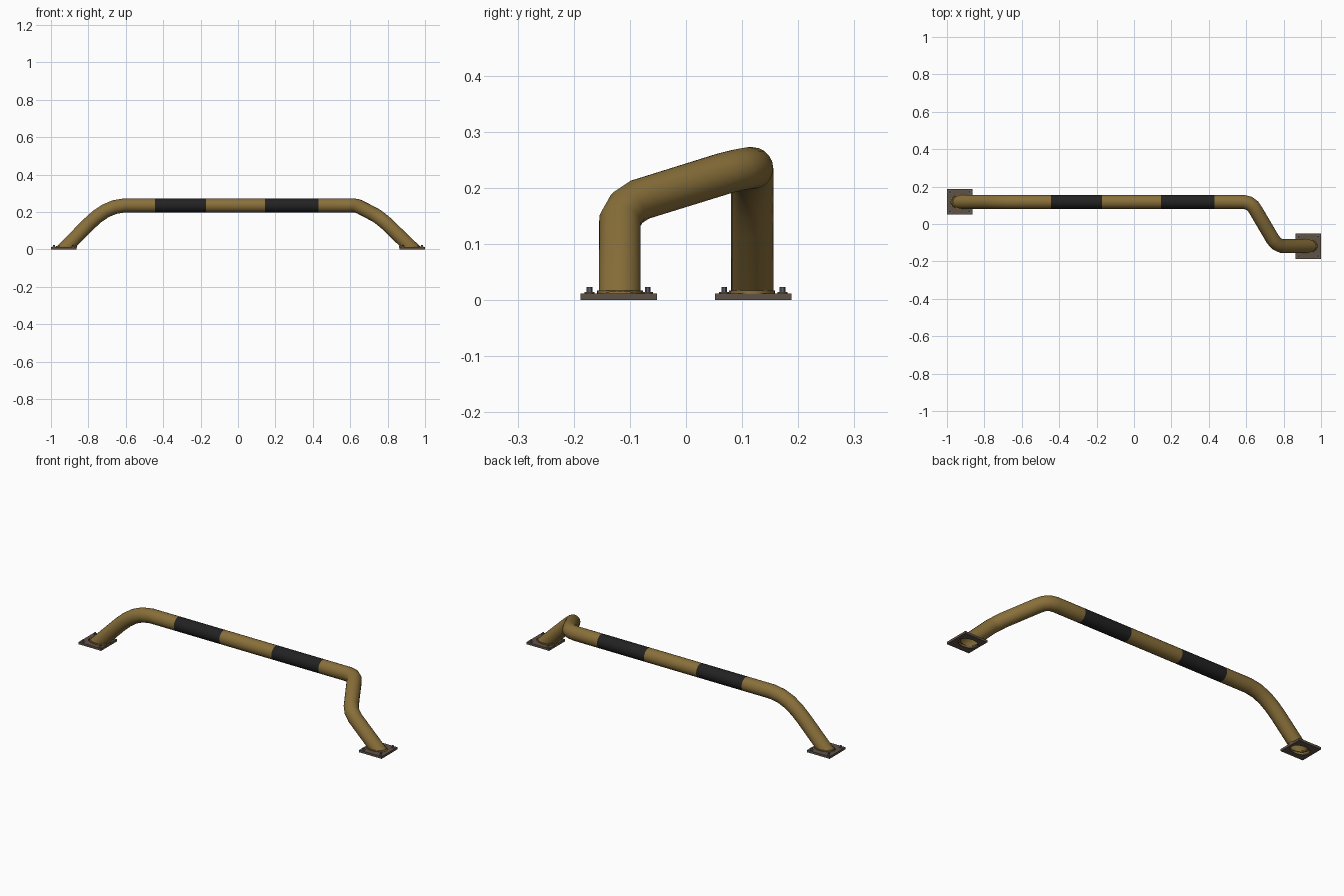
import bpy, bmesh, math
from mathutils import Vector

if "Cube" in bpy.data.objects:
    bpy.data.objects.remove(bpy.data.objects["Cube"])

def mat(name, c):
    m = bpy.data.materials.new(name)
    m.diffuse_color = (*c, 1)
    m.use_nodes = True
    m.node_tree.nodes["Principled BSDF"].inputs["Base Color"].default_value = m.diffuse_color
    return m

YELLOW = mat("worn_yellow", (0.25, 0.16, 0.042))
BLACK = mat("stripe_black", (0.016, 0.016, 0.017))
PLATE = mat("rusty_plate", (0.115, 0.085, 0.062))
STEEL = mat("bolt_steel", (0.13, 0.13, 0.14))

R, SIDES = 0.0375, 20

def finish(bm, name, mats, smooth=True):
    bmesh.ops.recalc_face_normals(bm, faces=bm.faces)
    me = bpy.data.meshes.new(name)
    bm.to_mesh(me)
    bm.free()
    ob = bpy.data.objects.new(name, me)
    bpy.context.collection.objects.link(ob)
    for m in mats:
        me.materials.append(m)
    if smooth:
        bpy.context.view_layer.objects.active = ob
        bpy.ops.object.select_all(action='DESELECT')
        ob.select_set(True)
        bpy.ops.object.shade_smooth_by_angle(angle=math.radians(35))
    return ob

# Bent rail: one swept tube, feet cut level, black bands by position
STRIPES = [(-0.445, -0.17), (0.145, 0.43)]
path = [Vector(p) for p in [
    (-0.928, 0.118, 0.004), (-0.795, 0.118, 0.138), (-0.755, 0.118, 0.174),
    (-0.71, 0.118, 0.205), (-0.66, 0.118, 0.226), (-0.605, 0.118, 0.235),
    (-0.445, 0.118, 0.235), (-0.17, 0.118, 0.235), (0.145, 0.118, 0.235),
    (0.43, 0.118, 0.235), (0.585, 0.118, 0.235), (0.615, 0.111, 0.235),
    (0.637, 0.094, 0.232), (0.655, 0.066, 0.225), (0.742, -0.082, 0.179),
    (0.762, -0.105, 0.164), (0.79, -0.118, 0.141), (0.932, -0.118, 0.004)]]
bm = bmesh.new()
rings = []
n = len(path)
up = Vector((-1, 0, 1))
for i, p in enumerate(path):
    a = (path[i] - path[i - 1]).normalized() if i else None
    b = (path[i + 1] - path[i]).normalized() if i < n - 1 else None
    t = ((a or b) + (b or a)).normalized()
    up = (up - t * up.dot(t)).normalized()
    side = t.cross(up)
    ring = []
    for k in range(SIDES):
        ang = 2 * math.pi * k / SIDES
        v = p + (up * math.cos(ang) + side * math.sin(ang)) * R
        if i in (0, n - 1):
            v += t * ((p.z - v.z) / t.z)
        ring.append(bm.verts.new(v))
    rings.append(ring)
for i in range(n - 1):
    mid = (path[i].x + path[i + 1].x) / 2
    for k in range(SIDES):
        j = (k + 1) % SIDES
        f = bm.faces.new((rings[i][k], rings[i][j], rings[i + 1][j], rings[i + 1][k]))
        f.material_index = int(any(lo < mid < hi for lo, hi in STRIPES))
finish(bm, "bent_rail", [YELLOW, BLACK])

def ring_solid(name, inner, outer, z0, z1, material):
    """Closed band between two matching outlines."""
    bm = bmesh.new()
    loops = [[bm.verts.new((x, y, z)) for x, y in o]
             for o, z in ((inner, z0), (outer, z0), (outer, z1), (inner, z1))]
    m = len(inner)
    for a in range(4):
        A, B = loops[a], loops[(a + 1) % 4]
        for k in range(m):
            j = (k + 1) % m
            bm.faces.new((A[k], A[j], B[j], B[k]))
    return finish(bm, name, [material])

def ellipse(cx, cy, rx, ry, m=24):
    return [(cx + rx * math.cos(2 * math.pi * k / m), cy + ry * math.sin(2 * math.pi * k / m)) for k in range(m)]

def square(cx, cy, h, m=24):
    pts = []
    for k in range(m):
        c, s = math.cos(2 * math.pi * k / m), math.sin(2 * math.pi * k / m)
        q = h / max(abs(c), abs(s))
        pts.append((cx + c * q, cy + s * q))
    return pts

def cylinder(name, x, y, z0, z1, r, seg, material):
    bm = bmesh.new()
    bmesh.ops.create_cone(bm, cap_ends=True, segments=seg, radius1=r, radius2=r, depth=z1 - z0)
    bmesh.ops.translate(bm, verts=bm.verts, vec=(x, y, (z0 + z1) / 2))
    return finish(bm, name, [material])

# Feet: holed plate, weld collar, four bolts with washers
for label, s in (("left", -1), ("right", 1)):
    cx, cy = s * 0.932, -s * 0.12
    tx, ty = s * 0.928, -s * 0.118
    ring_solid(label + "_base_plate", ellipse(tx, ty, 0.053, R),
               square(cx, cy, 0.068), 0.0, 0.012, PLATE)
    ring_solid(label + "_weld_collar", ellipse(tx - s * 0.01, ty, 0.048, 0.035),
               ellipse(tx - s * 0.01, ty, 0.056, 0.041), 0.011, 0.017, YELLOW)
    for dx in (-1, 1):
        for dy in (-1, 1):
            x, y = cx + dx * 0.052, cy + dy * 0.052
            cylinder(label + "_washer", x, y, 0.011, 0.0145, 0.009, 12, STEEL)
            cylinder(label + "_bolt", x, y, 0.012, 0.023, 0.005, 6, STEEL)
